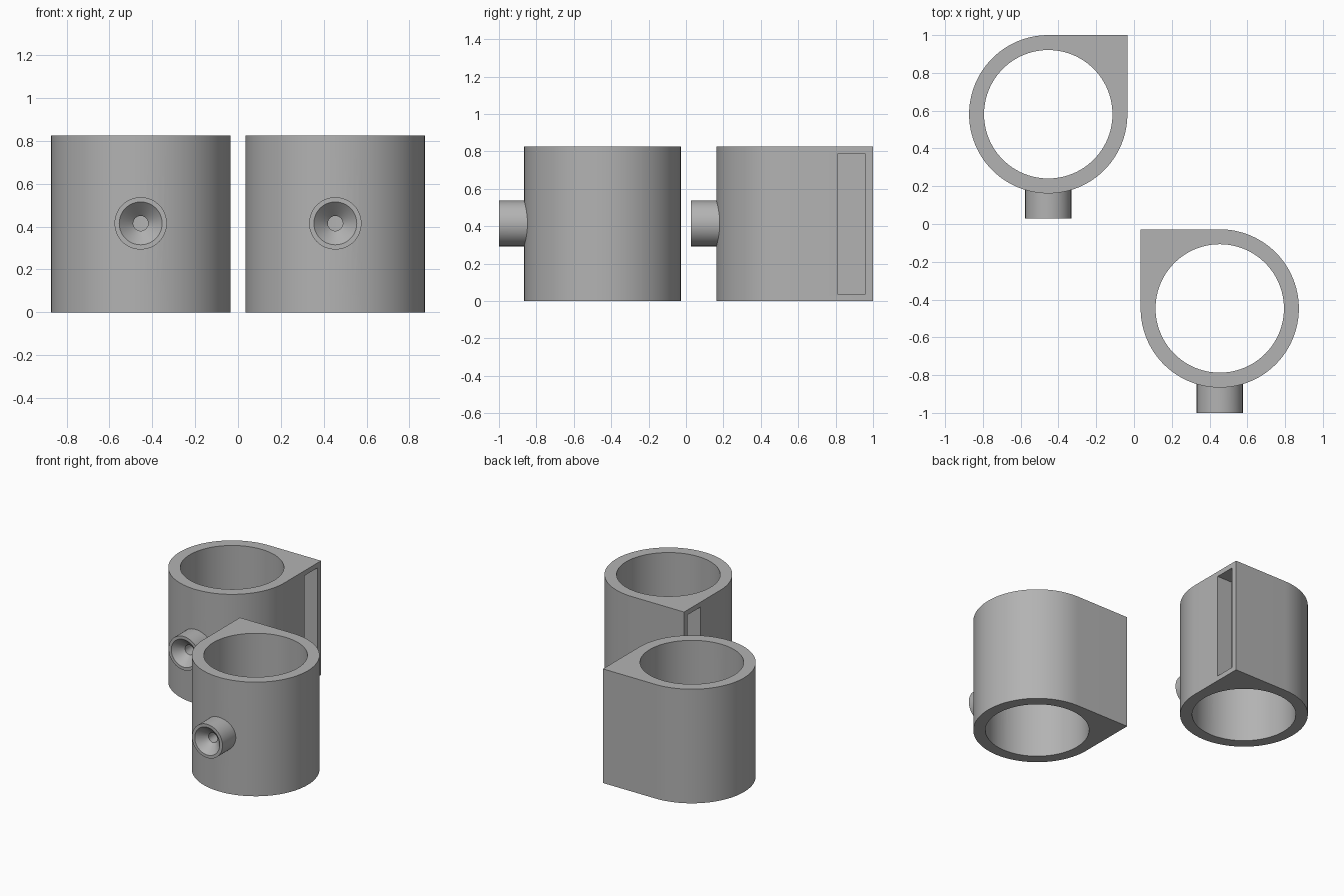
import bpy, bmesh, math
from mathutils import Matrix

if "Cube" in bpy.data.objects:
    bpy.data.objects.remove(bpy.data.objects["Cube"])

R, BORE, H = 0.419, 0.34, 0.826        # outer radius, bore radius, height
NOZ_R, NOZ_Y, NOZ_Z = 0.122, -0.553, 0.415
SEG = 96

grey = bpy.data.materials.new("plain grey")
grey.diffuse_color = (0.45, 0.45, 0.45, 1)
grey.use_nodes = True
grey.node_tree.nodes["Principled BSDF"].inputs["Base Color"].default_value = grey.diffuse_color


def make_object(name, bm):
    bmesh.ops.recalc_face_normals(bm, faces=bm.faces)
    mesh = bpy.data.meshes.new(name)
    bm.to_mesh(mesh)
    bm.free()
    mesh.materials.append(grey)
    ob = bpy.data.objects.new(name, mesh)
    bpy.context.collection.objects.link(ob)
    return ob


def loft(name, rings):
    """Closed solid through a list of equal-length point rings."""
    bm = bmesh.new()
    loops = [[bm.verts.new(p) for p in ring] for ring in rings]
    n = len(loops[0])
    for a, b in zip(loops, loops[1:]):
        for i in range(n):
            j = (i + 1) % n
            bm.faces.new((a[i], a[j], b[j], b[i]))
    bm.faces.new(loops[0])
    bm.faces.new(loops[-1])
    return make_object(name, bm)


def circle(r, count):
    return [(r * math.cos(2 * math.pi * i / count), r * math.sin(2 * math.pi * i / count))
            for i in range(count)]


def spout_solid(name, stations, count=64):
    """Round solid along y from (y, radius) stations."""
    return loft(name, [[(x, y, NOZ_Z + z) for x, z in circle(r, count)] for y, r in stations])


def combine(target, other, operation):
    mod = target.modifiers.new(operation.title(), 'BOOLEAN')
    mod.operation = operation
    mod.solver = 'EXACT'
    mod.object = other
    bpy.ops.object.select_all(action='DESELECT')
    bpy.context.view_layer.objects.active = target
    target.select_set(True)
    bpy.ops.object.modifier_apply(modifier=mod.name)
    bpy.data.objects.remove(other, do_unlink=True)


def clamp_sleeve(name, side, cx, cy):
    # teardrop sleeve: three quarters of a circle plus one square corner
    outline = [(side * R, R)]
    for i in range(73):
        a = math.radians(90 + 270 * i / 72)
        outline.append((side * R * math.cos(a), R * math.sin(a)))
    body = loft(name, [[(x, y, z) for x, y in outline] for z in (0, H)])
    # side spout
    combine(body, spout_solid("spout", [(NOZ_Y, NOZ_R), (-0.37, NOZ_R)]), 'UNION')
    # main bore
    combine(body, loft("bore", [[(x, y, z) for x, y in circle(BORE, SEG)]
                                for z in (-0.1, H + 0.1)]), 'DIFFERENCE')
    # countersunk screw hole through the spout
    combine(body, spout_solid("screw_hole", [(NOZ_Y - 0.01, 0.11), (NOZ_Y + 0.065, 0.035),
                                             (-0.2, 0.035)]), 'DIFFERENCE')
    # tall blind slot in the flat side beside the corner
    bm = bmesh.new()
    bmesh.ops.create_cube(bm, size=1, matrix=Matrix.Translation((side * R, 0.304, 0.413))
                          @ Matrix.Diagonal((0.24, 0.146, 0.754, 1)))
    combine(body, make_object("slot", bm), 'DIFFERENCE')
    body.location = (cx, cy, 0)
    bpy.ops.object.shade_smooth_by_angle(angle=math.radians(30))


clamp_sleeve("back_sleeve", 1, -0.454, 0.581)
clamp_sleeve("front_sleeve", -1, 0.454, -0.447)
